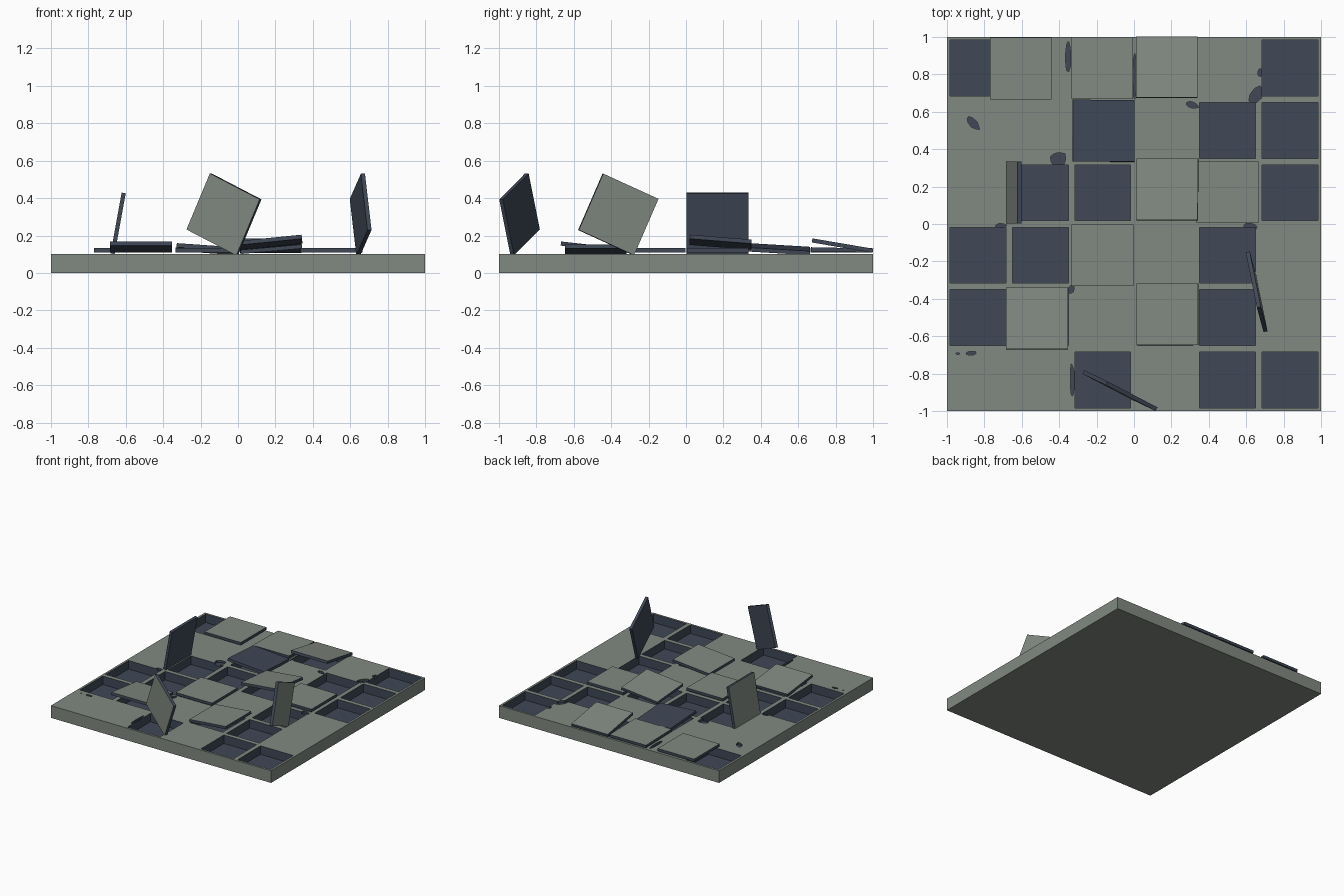
import bpy, bmesh, math, random
from mathutils import Vector, Matrix

if "Cube" in bpy.data.objects:
    bpy.data.objects.remove(bpy.data.objects["Cube"])

random.seed(4)


def material(name, col):
    m = bpy.data.materials.new(name)
    m.diffuse_color = (*col, 1)
    m.use_nodes = True
    m.node_tree.nodes["Principled BSDF"].inputs["Base Color"].default_value = m.diffuse_color
    return m


STONE = material("grey stone", (0.22, 0.25, 0.22))
DARK = material("dark slate", (0.05, 0.065, 0.095))
TOP, FLOOR = 0.1, 0.03
PITCH = 1 / 3


def make_object(name, bm, mats=(STONE, DARK)):
    me = bpy.data.meshes.new(name)
    bm.to_mesh(me)
    bm.free()
    for m in mats:
        me.materials.append(m)
    ob = bpy.data.objects.new(name, me)
    bpy.context.collection.objects.link(ob)
    return ob


def add_box(bm, center, size):
    return bmesh.ops.create_cube(
        bm, size=1, matrix=Matrix.Translation(center) @ Matrix.Diagonal((*size, 1)))["verts"]


# Pits: one row per line, from back to front ("o" = open pit)
LAYOUT = ["o.oo.o",
          "..o.oo",
          ".ooooo",
          "ooo.o.",
          "oo.oo.",
          "..o.oo"]
pits = bmesh.new()
for r, line in enumerate(LAYOUT):
    for c, ch in enumerate(line):
        if ch == "o":
            x, y = -1 + PITCH * (c + 0.5), 1 - PITCH * (r + 0.5)
            add_box(pits, (x, y, 0.1 + FLOOR / 2), (0.298, 0.298, 0.2 - FLOOR))
pit_cutter = make_object("pit_cutter", pits)

# Broken bits on the surface: x, y, half width, half length, turn
CHIPS = [(-0.352, 0.9, 0.016, 0.085, 0), (0.003, 0.8, 0.009, 0.13, 0),
         (0.655, 0.69, 0.03, 0.055, -0.6), (0.675, 0.81, 0.015, 0.022, 0),
         (0.31, 0.635, 0.035, 0.016, -0.3), (-0.405, 0.345, 0.045, 0.045, 0),
         (-0.86, 0.54, 0.045, 0.022, -0.8), (-0.87, -0.69, 0.028, 0.012, 0),
         (-0.94, -0.692, 0.01, 0.005, 0), (-0.335, -0.35, 0.016, 0.022, 0),
         (0.62, -0.015, 0.04, 0.02, 0), (-0.33, -0.84, 0.012, 0.1, 0),
         (-0.71, -0.008, 0.03, 0.012, 0)]
chips = bmesh.new()
for x, y, a, b, turn in CHIPS:
    ring = []
    for i in range(9):
        t, k = math.tau * i / 9, random.uniform(0.8, 1.1)
        p = Matrix.Rotation(turn, 2) @ Vector((a * k * math.cos(t), b * k * math.sin(t)))
        ring.append(chips.verts.new((x + p.x, y + p.y, 0.082)))
    face = chips.faces.new(ring)
    top = bmesh.ops.extrude_face_region(chips, geom=[face])["geom"]
    for v in top:
        if isinstance(v, bmesh.types.BMVert):
            v.co.z = 0.15
bmesh.ops.recalc_face_normals(chips, faces=chips.faces)
chip_cutter = make_object("chip_cutter", chips)

# Slab with the pits and chips cut out
slab_bm = bmesh.new()
add_box(slab_bm, (0, 0, TOP / 2), (2, 2, TOP))
slab = make_object("floor_slab", slab_bm)
for cutter in (pit_cutter, chip_cutter):
    mod = slab.modifiers.new("cut", "BOOLEAN")
    mod.operation, mod.solver, mod.object = "DIFFERENCE", "EXACT", cutter
    mod.use_self = True
    cutter.hide_render = True
    cutter.hide_set(True)
bpy.context.view_layer.update()
slab.data = bpy.data.meshes.new_from_object(
    slab.evaluated_get(bpy.context.evaluated_depsgraph_get()))
slab.modifiers.clear()
for cutter in (pit_cutter, chip_cutter):
    bpy.data.objects.remove(cutter)
slab.data.materials.clear()
for m in (STONE, DARK):
    slab.data.materials.append(m)
for p in slab.data.polygons:   # everything inside the cuts is dark
    c = p.center
    inside = max(abs(c.x), abs(c.y)) < 0.998 and 0.002 < c.z < 0.098
    p.material_index = 1 if inside else 0


# Loose tiles: stone face along u x v, dark sides and back
def tile(name, center, u, v):
    u, v = Vector(u).normalized(), Vector(v)
    n = u.cross(v).normalized()
    v = n.cross(u)
    bm = bmesh.new()
    add_box(bm, (0, 0, 0), (0.33, 0.33, 0.022))
    bm.normal_update()
    for f in bm.faces:
        f.material_index = 0 if f.normal.z > 0.5 else 1
    m = Matrix((u, v, n)).transposed().to_4x4()
    bm.transform(Matrix.Translation(center) @ m)
    make_object(name, bm)


# Lying tiles: x, y, z, slope along x, slope along y
LYING = [(-0.605, 0.83, 0.121, 0, 0), (-0.17, 0.833, 0.123, 0, -0.02),
         (0.175, 0.837, 0.146, 0, -0.17), (0.178, 0.185, 0.164, 0.1, -0.08),
         (0.5, 0.17, 0.121, 0, 0), (-0.168, -0.167, 0.121, 0, 0),
         (-0.518, -0.505, 0.139, 0, -0.11), (0.178, -0.482, 0.127, 0.09, 0)]
for i, (x, y, z, sx, sy) in enumerate(LYING):
    tile(f"loose_tile_{i + 1}", (x, y, z), (1, 0, sx), (0, 1, sy))
tile("overturned_tile", (-0.163, 0.498, 0.127), (0, 1, -0.06), (1, 0, -0.07))

# Tiles standing on edge or corner
tile("standing_tile_left", (-0.64, 0.168, 0.265), (0.06, 0, 0.33), (0, 1, 0))
tile("standing_tile_front", (-0.075, -0.89, 0.3125), (0.125, -0.06, 0.3), (-0.27, 0.14, 0.125))
tile("standing_tile_right", (0.655, -0.362, 0.3125), (-0.035, 0.13, 0.3), (0.06, -0.295, 0.125))
